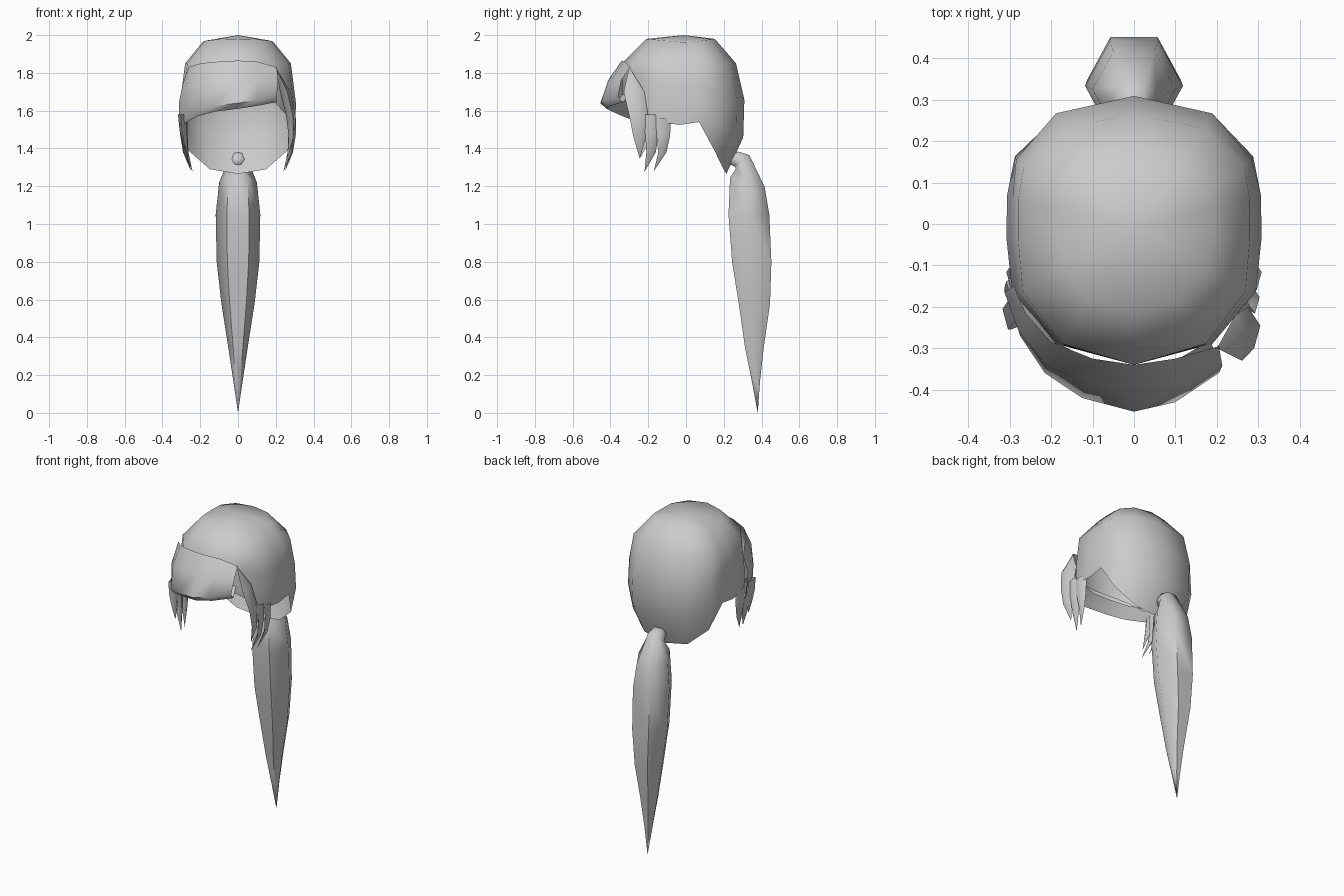
import bpy, bmesh, math
from mathutils import Vector

if "Cube" in bpy.data.objects:
    bpy.data.objects.remove(bpy.data.objects["Cube"])

hair = bpy.data.materials.new("hair_grey")
hair.use_nodes = True
GREY = (0.6, 0.6, 0.6, 1)
hair.diffuse_color = GREY
hair.node_tree.nodes["Principled BSDF"].inputs["Base Color"].default_value = GREY


def loft(name, rows, closed=True, angle=60):
    """Skin a list of point rows; a row holding one point makes a tip."""
    bm = bmesh.new()
    rows = [[bm.verts.new(p) for p in row] for row in rows]
    for a, b in zip(rows, rows[1:]):
        n = max(len(a), len(b))
        for i in range(n if closed else n - 1):
            j = (i + 1) % n
            quad = [a[i % len(a)], a[j % len(a)], b[j % len(b)], b[i % len(b)]]
            bm.faces.new(list(dict.fromkeys(quad)))
    bmesh.ops.recalc_face_normals(bm, faces=bm.faces)
    mesh = bpy.data.meshes.new(name)
    bm.to_mesh(mesh)
    bm.free()
    mesh.materials.append(hair)
    obj = bpy.data.objects.new(name, mesh)
    bpy.context.collection.objects.link(obj)
    bpy.ops.object.select_all(action="DESELECT")
    obj.select_set(True)
    bpy.context.view_layer.objects.active = obj
    bpy.ops.object.shade_smooth_by_angle(angle=math.radians(angle))
    return obj


# Scalp: height, half width, front depth, back depth
PROFILE = [(1.96, .19, .23, .17), (1.85, .28, .34, .265), (1.6, .312, .34, .322),
           (1.4, .28, .31, .295), (1.26, .23, .28, .21)]
# Columns from back to front: direction and height of the hem
COLUMNS = [(0, 1, 1.265), (.62, .87, 1.29), (.95, .52, 1.39), (1, .22, 1.54),
           (1, -.1, 1.525), (.96, -.48, 1.54), (.62, -.85, 1.65), (0, -1, 1.68)]


def size_at(z):
    for a, b in zip(PROFILE, PROFILE[1:]):
        if z >= b[0]:
            return Vector(a[1:]).lerp(Vector(b[1:]), (a[0] - z) / (a[0] - b[0]))
    return Vector(PROFILE[-1][1:])


def scalp_point(dx, dy, z):
    wide, front, back = size_at(z)
    return (dx * wide, dy * (back if dy > 0 else front), z)


columns = COLUMNS + [(-x, y, z) for x, y, z in COLUMNS[-2:0:-1]]
scalp = [[(0, -.01, 2)]]
scalp.append([scalp_point(x, y, 1.96 + .02 * abs(y)) for x, y, hem in columns])
for t in (0, .33, .67, 1):
    scalp.append([scalp_point(x, y, 1.85 + (hem - 1.85) * t) for x, y, hem in columns])
loft("scalp_hair", scalp)

# Swept fringe: crease points and matching lower lip points
CREASE = [(.205, -.295, 1.83), (.1, -.325, 1.86), (0, -.34, 1.865), (-.1, -.325, 1.86),
          (-.2, -.285, 1.85), (-.262, -.215, 1.83), (-.29, -.15, 1.75)]
LIP = [(.205, -.36, 1.675), (.1, -.43, 1.655), (0, -.453, 1.64), (-.125, -.42, 1.625),
       (-.215, -.36, 1.6), (-.275, -.27, 1.57), (-.312, -.15, 1.52)]
crease, lip = [[Vector(p) for p in pts] for pts in (CREASE, LIP)]
bulge = [a.lerp(b, .5) + Vector((a.x * .04, -.015, .01)) for a, b in zip(crease, lip)]
under = [Vector((p.x * .99, p.y * .93, p.z - .03)) for p in lip]
inside = [Vector((p.x * .9, p.y * .78, p.z + .03)) for p in lip]
loft("fringe", [crease, bulge, lip, under, inside], closed=False)


# Side locks: path points with a half width, swept as flat diamonds
def lock(name, path, side=1):
    rows = []
    for x, y, z, w in path:
        if w == 0:
            rows.append([(side * x, y, z)])
        else:
            rows.append([(side * (x + a * w), y + b * w, z)
                         for a, b in ((.2, -1), (.5, .1), (-.1, 1), (-.5, 0))])
    loft(name, rows)


lock("parting_lock", [(.2, -.3, 1.83, 0), (.25, -.275, 1.7, .055), (.28, -.25, 1.57, .05),
                      (.285, -.245, 1.46, .033), (.26, -.245, 1.345, 0)])
for side, label in ((1, "left"), (-1, "right")):
    lock(label + "_front_lock", [(.285, -.18, 1.58, .035), (.285, -.18, 1.48, .036),
                                 (.275, -.185, 1.38, .025), (.24, -.22, 1.275, 0)], side)
    lock(label + "_rear_lock", [(.288, -.12, 1.56, .04), (.288, -.12, 1.47, .036),
                                (.28, -.125, 1.38, .022), (.25, -.17, 1.28, 0)], side)
lock("right_temple_lock", [(.295, -.21, 1.58, .045), (.29, -.215, 1.5, .04),
                           (.28, -.225, 1.43, .025), (.265, -.24, 1.35, 0)], -1)

# Ponytail: ring centre y, z, half width, half depth, tilt in degrees
TAIL = [(.235, 1.34, .03, .025, 80), (.265, 1.345, .05, .04, 75), (.3, 1.33, .055, .05, 45),
        (.325, 1.22, .1, .095, 15), (.333, 1.05, .118, .108, 0), (.348, .8, .113, .104, 0),
        (.362, .58, .088, .083, 0), (.362, .35, .052, .05, 0), (.37, .17, .025, .022, 0)]
rings = []
for y, z, wide, deep, tilt in TAIL:
    c, s = math.cos(math.radians(tilt)), math.sin(math.radians(tilt))
    angles = [math.tau * i / 6 for i in range(6)]
    depth = deep / math.sin(math.pi / 3)
    rings.append([(wide * math.cos(a), y + depth * math.sin(a) * c,
                   z + depth * math.sin(a) * s * (1 if tilt > 40 else -1)) for a in angles])
loft("ponytail", [[(.0, .23, 1.34)]] + rings + [[(0, .38, 0)]])
